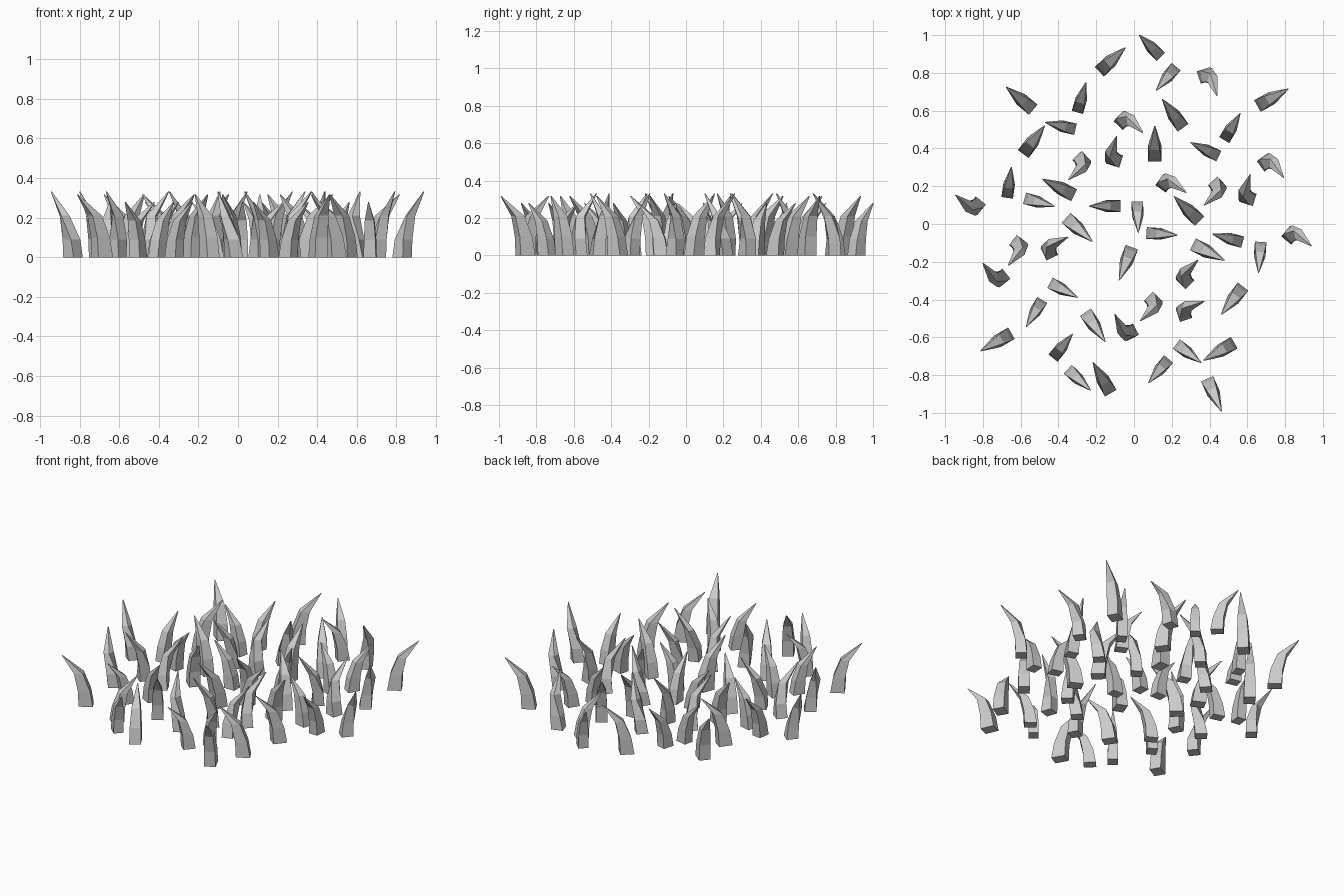
import bpy, bmesh, math

if "Cube" in bpy.data.objects:
    bpy.data.objects.remove(bpy.data.objects["Cube"])

# Cross-sections of a blade: forward, right, height, depth, width, clockwise twist
STRAIGHT = [(.042, 0, 0, .085, .070, 0), (.053, 0, .10, .073, .067, 0),
            (.086, 0, .21, .054, .053, 0), (.186, 0, .318, .004, .004, 0)]
CURVED = [(.036, 0, 0, .072, .068, 0), (.046, .002, .09, .064, .062, 8),
          (.066, .030, .21, .042, .046, 40), (.062, .121, .332, .004, .004, 75)]

# Blade placements: plan x, y and plan heading in degrees
TALL = [(-.115, .87, 43), (-.605, .665, 140), (.735, .67, 29), (.205, .585, 126),
        (-.53, .445, 53), (.11, .425, 90), (-.4, .195, 153), (.28, .08, 136),
        (-.29, -.03, -42), (.395, -.15, -27), (-.045, -.21, -111), (.52, -.405, -128),
        (-.205, -.545, -56), (-.73, -.625, -150), (.45, -.675, -150),
        (-.17, -.815, 120), (.425, -.905, -66)]
SHORT = [(.085, .943, 135), (.17, .77, -130), (-.277, .67, 74), (-.39, .52, 167),
         (.52, .515, 59), (.375, .395, 154), (-.66, .22, 82), (-.5, .115, -15),
         (-.155, .095, 180), (.02, .037, -88), (.148, -.053, -4), (.496, -.075, 165),
         (.665, -.177, -94), (-.372, -.35, -28), (-.528, -.473, -121),
         (-.377, -.646, 51), (.29, -.685, -37), (-.29, -.825, -43), (.13, -.778, -130)]
TWISTED = [(-.032, .515, -22), (.858, -.09, -18), (-.863, .127, 162), (.385, .745, -51),
           (.72, .29, -32), (.193, .187, -14), (-.085, .38, 94), (.622, .177, 94),
           (-.408, -.132, 47), (-.726, -.25, 150), (.304, -.27, 66), (.306, -.465, 40),
           (-.037, -.534, 139), (-.311, .312, -115), (.407, .177, -115),
           (-.642, -.137, -106), (.068, -.434, -114)]


def blade_mesh(name, sections, origin, turn=0, scale=1):
    """Loft four-sided sections into a capped blade, centred on its plan origin."""
    bm = bmesh.new()
    rings = []
    ct, st = math.cos(math.radians(turn)), math.sin(math.radians(turn))
    for f, r, z, depth, width, twist in sections:
        a = -math.radians(twist)
        ring = []
        for sx, sy in ((-1, -1), (1, -1), (1, 1), (-1, 1)):
            u, v = sx * depth / 2, sy * width / 2
            x = f + u * math.cos(a) - v * math.sin(a) - origin[0]
            y = -r + u * math.sin(a) + v * math.cos(a) - origin[1]
            ring.append(bm.verts.new((scale * (x * ct - y * st),
                                      scale * (x * st + y * ct), scale * z)))
        rings.append(ring)
    for lo, hi in zip(rings, rings[1:]):
        for i in range(4):
            j = (i + 1) % 4
            bm.faces.new((lo[i], lo[j], hi[j], hi[i]))
    bm.faces.new(rings[0][::-1])
    bm.faces.new(rings[-1])
    bmesh.ops.recalc_face_normals(bm, faces=bm.faces)
    mesh = bpy.data.meshes.new(name)
    bm.to_mesh(mesh)
    bm.free()
    return mesh


def plant(name, mesh, places):
    for x, y, heading in places:
        ob = bpy.data.objects.new(name, mesh)
        ob.location = (x, y, 0)
        ob.rotation_euler.z = math.radians(heading)
        bpy.context.collection.objects.link(ob)


# Tall and short leaning blades
plant("tall_grass_blade", blade_mesh("tall_grass_blade", STRAIGHT, (.093, 0)), TALL)
plant("short_grass_blade", blade_mesh("short_grass_blade", STRAIGHT, (.093, 0), scale=.88), SHORT)

# Twisted blades: heading runs from the outer heel corner to the tip
heel, tip = (0, .037), (.062, -.121)
mid = ((heel[0] + tip[0]) / 2, (heel[1] + tip[1]) / 2)
turn = -math.degrees(math.atan2(tip[1] - heel[1], tip[0] - heel[0]))
plant("twisted_grass_blade", blade_mesh("twisted_grass_blade", CURVED, mid, turn), TWISTED)
